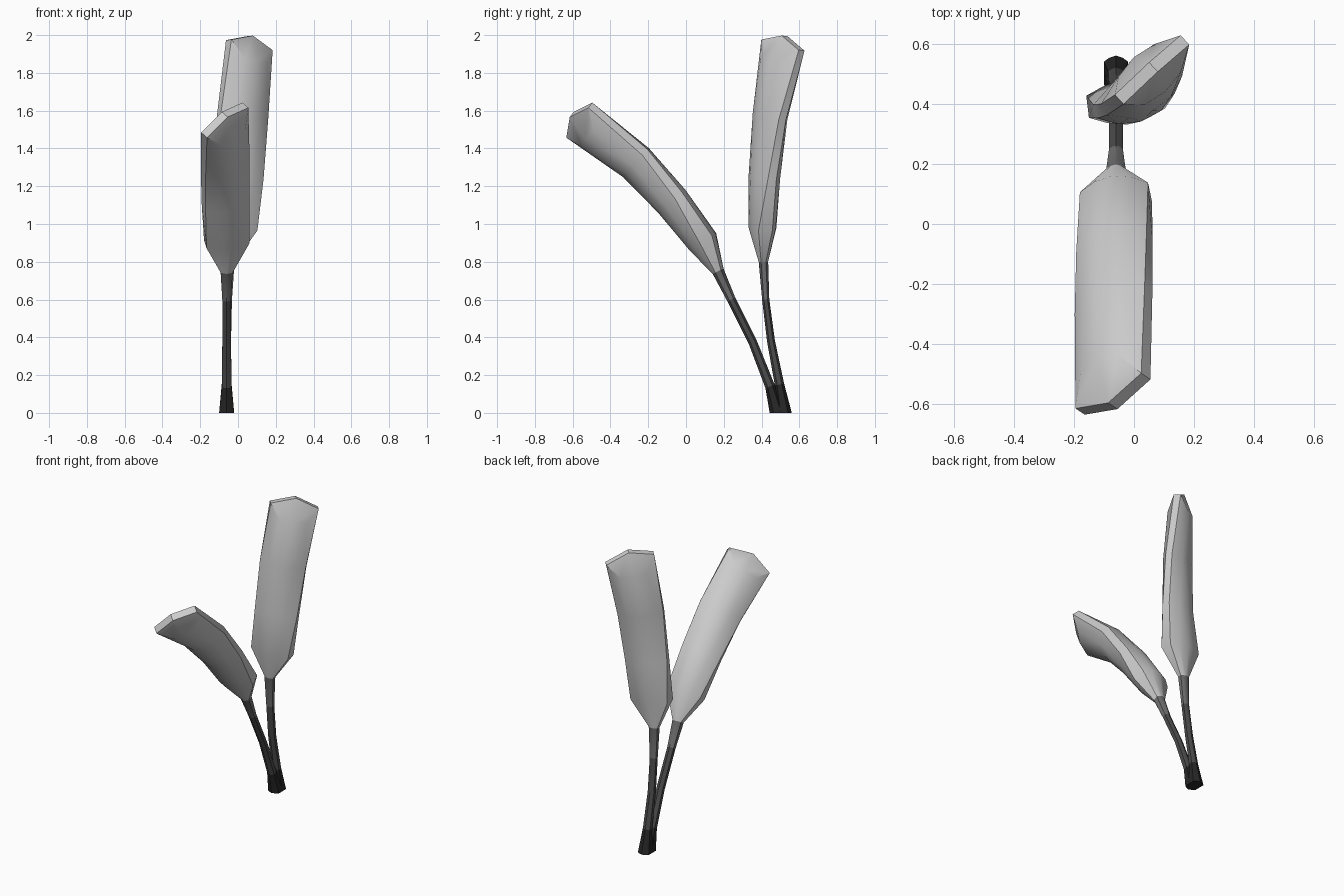
import bpy, bmesh
from math import sin, cos, radians
from mathutils import Vector

if "Cube" in bpy.data.objects:
    bpy.data.objects.remove(bpy.data.objects["Cube"])

# Greys: root, stem, neck, head
greys = []
for name, g in (("root", 0.02), ("stem_low", 0.07), ("stem_high", 0.16), ("head", 0.55)):
    m = bpy.data.materials.new(name + "_grey")
    m.diffuse_color = (g, g, g, 1)
    m.use_nodes = True
    m.node_tree.nodes["Principled BSDF"].inputs["Base Color"].default_value = m.diffuse_color
    greys.append(m)


def section(edge):
    """Lens outline with a narrow flat strip on each side, as (width, thickness) factors."""
    half = [(-1, 1), (-0.55, 0.82), (0, 1), (0.55, 0.82), (1, 1)]
    top = [(u, edge if abs(u) == 1 else v) for u, v in half]
    return top + [(u, -v) for u, v in reversed(top)]


def stalk(name, stations):
    """Loft through (centre, twist, half width, half thickness, strip factor, shade)."""
    bm = bmesh.new()
    pts = [Vector(s[0]) for s in stations]
    rings = []
    last = len(pts) - 1
    for i, (c, twist, w, t, edge, shade) in enumerate(stations):
        axis = (pts[min(i + 1, last)] - pts[max(i - 1, 0)]).normalized()
        if i == 0:
            axis = Vector((0, 0, 1))
        n0 = axis.cross(Vector((1, 0, 0))).normalized()
        x0 = n0.cross(axis)
        a = radians(twist)
        side = x0 * cos(a) + n0 * sin(a)
        norm = n0 * cos(a) - x0 * sin(a)
        ring = []
        for u, v in section(edge):
            p = pts[i] + side * u * w + norm * v * t
            if i == last and abs(u) < 1:      # bulged faces stop short of the tip
                p -= axis * 0.09
            ring.append(bm.verts.new(p))
        rings.append(ring)
    for i in range(last):
        a, b = rings[i], rings[i + 1]
        for k in range(10):
            j = (k + 1) % 10
            f = bm.faces.new((a[k], a[j], b[j], b[k]))
            f.material_index = stations[i][5]
    bm.faces.new(rings[0])
    # Chisel tip: narrow peaked ridge with two slanted facets on each side
    r = rings[last]
    peaks = [bm.verts.new(pts[last] + axis * 0.05 + norm * s * t * edge) for s in (1, -1)]
    p, q = peaks
    for f in ((r[0], r[1], r[2], p), (p, r[2], r[3], r[4]),
              (r[5], r[6], r[7], q), (q, r[7], r[8], r[9]),
              (r[0], p, q, r[9]), (p, r[4], r[5], q)):
        bm.faces.new(f).material_index = 3
    bmesh.ops.recalc_face_normals(bm, faces=bm.faces)
    me = bpy.data.meshes.new(name)
    bm.to_mesh(me)
    bm.free()
    for m in greys:
        me.materials.append(m)
    ob = bpy.data.objects.new(name, me)
    bpy.context.collection.objects.link(ob)
    bpy.context.view_layer.objects.active = ob
    ob.select_set(True)
    bpy.ops.object.shade_smooth_by_angle(angle=radians(30))
    ob.select_set(False)


# Stalk leaning to the front
stalk("leaning_stalk", [
    ((-0.06, 0.485, 0.00), 0, 0.040, 0.042, 0.5, 0),
    ((-0.06, 0.445, 0.14), 0, 0.026, 0.026, 0.5, 1),
    ((-0.06, 0.355, 0.37), 0, 0.023, 0.023, 0.5, 1),
    ((-0.06, 0.240, 0.60), 0, 0.023, 0.023, 0.5, 2),
    ((-0.06, 0.170, 0.75), 0, 0.032, 0.032, 0.5, 3),
    ((-0.06, 0.090, 0.905), 10, 0.115, 0.085, 0.45, 3),
    ((-0.065, -0.075, 1.12), 22, 0.126, 0.090, 0.3, 3),
    ((-0.068, -0.265, 1.325), 32, 0.137, 0.090, 0.27, 3),
    ((-0.07, -0.565, 1.55), 42, 0.147, 0.085, 0.27, 3),
])

# Upright stalk at the back
stalk("upright_stalk", [
    ((-0.06, 0.520, 0.00), 0, 0.040, 0.040, 0.5, 0),
    ((-0.06, 0.495, 0.15), 0, 0.026, 0.025, 0.5, 1),
    ((-0.06, 0.450, 0.38), 0, 0.023, 0.021, 0.5, 1),
    ((-0.055, 0.422, 0.60), 0, 0.023, 0.019, 0.5, 2),
    ((-0.05, 0.410, 0.80), 0, 0.032, 0.025, 0.5, 3),
    ((-0.028, 0.405, 0.98), 7, 0.128, 0.074, 0.5, 3),
    ((0.00, 0.415, 1.25), 18, 0.135, 0.078, 0.3, 3),
    ((0.025, 0.445, 1.57), 28, 0.142, 0.078, 0.27, 3),
    ((0.06, 0.513, 1.947), 43, 0.150, 0.078, 0.27, 3),
])
